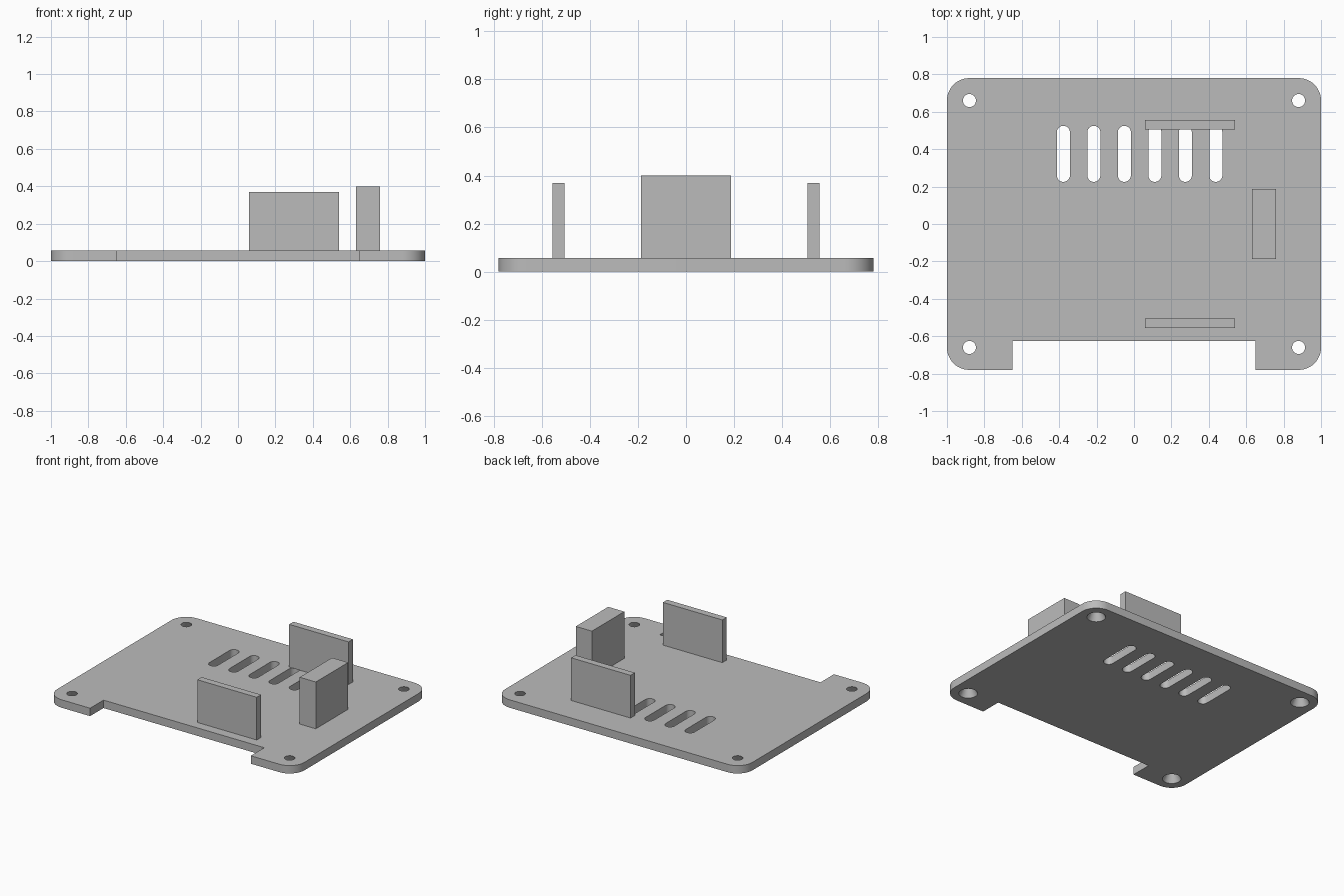
import bpy, bmesh
from math import sin, cos, pi, radians

cube = bpy.data.objects.get("Cube")
if cube:
    bpy.data.objects.remove(cube, do_unlink=True)

THICK = 0.058
HALF_X, HALF_Y = 1.0, 0.78

grey = bpy.data.materials.new("light grey")
grey.use_nodes = True
grey.diffuse_color = (0.5, 0.5, 0.5, 1)
grey.node_tree.nodes["Principled BSDF"].inputs["Base Color"].default_value = grey.diffuse_color


def arc(cx, cy, r, start, end, steps):
    return [(cx + r * cos(a), cy + r * sin(a)) for a in
            (radians(start + (end - start) * i / steps) for i in range(steps + 1))]


def loft(bm, low, high, z0, z1):
    """Closed solid between two matching counter-clockwise outlines."""
    a = [bm.verts.new((x, y, z0)) for x, y in low]
    b = [bm.verts.new((x, y, z1)) for x, y in high]
    bm.faces.new(a[::-1])
    bm.faces.new(b)
    for i in range(len(a)):
        j = (i + 1) % len(a)
        bm.faces.new((a[i], a[j], b[j], b[i]))


def make_object(name, bm):
    mesh = bpy.data.meshes.new(name)
    bm.to_mesh(mesh)
    bm.free()
    mesh.materials.append(grey)
    obj = bpy.data.objects.new(name, mesh)
    bpy.context.collection.objects.link(obj)
    return obj


def box(name, x0, x1, y0, y1, z0, z1):
    bm = bmesh.new()
    outline = [(x0, y0), (x1, y0), (x1, y1), (x0, y1)]
    loft(bm, outline, outline, z0, z1)
    return make_object(name, bm)


# Base plate: rounded corners, with a wide notch in the front edge
R = 0.12
cx, cy = HALF_X - R, HALF_Y - R
outline = (arc(cx, -cy, R, -90, 0, 12) + arc(cx, cy, R, 0, 90, 12)
           + arc(-cx, cy, R, 90, 180, 12) + arc(-cx, -cy, R, 180, 270, 12))
outline += [(-0.65, -HALF_Y), (-0.65, -0.625), (0.65, -0.625), (0.65, -HALF_Y)]
bm = bmesh.new()
loft(bm, outline, outline, 0, THICK)
plate = make_object("base_plate", bm)

# Cutters: tapered screw holes, wider below, and a row of vent slots
bm = bmesh.new()
top_r, low_r, over = 0.035, 0.062, 0.01
flare = (low_r - top_r) / THICK * over
for sx in (-1, 1):
    for sy in (-1, 1):
        low = arc(sx * 0.88, sy * 0.66, low_r + flare, 0, 352.5, 47)
        high = arc(sx * 0.88, sy * 0.66, top_r - flare, 0, 352.5, 47)
        loft(bm, low, high, -over, THICK + over)
for i in range(6):
    x = 0.03 + (i - 2.5) * 0.163
    slot = arc(x, 0.49, 0.035, 0, 180, 12) + arc(x, 0.26, 0.035, 180, 360, 12)
    loft(bm, slot, slot, -over, THICK + over)
cutter = make_object("hole_cutter", bm)
cutter.hide_render = True

# Cut the plate, keep the result and drop the cutter
cut = plate.modifiers.new("holes", 'BOOLEAN')
cut.operation = 'DIFFERENCE'
cut.solver = 'EXACT'
cut.object = cutter
bpy.context.view_layer.objects.active = plate
plate.select_set(True)
bpy.ops.object.modifier_apply(modifier=cut.name)
bpy.data.objects.remove(cutter, do_unlink=True)
bpy.ops.object.shade_smooth_by_angle(angle=radians(30))

# Upright parts standing on the plate
box("front_wall", 0.06, 0.54, -0.555, -0.505, THICK, 0.37)
box("back_wall", 0.06, 0.54, 0.505, 0.555, THICK, 0.37)
box("side_block", 0.63, 0.76, -0.187, 0.187, THICK, 0.40)
